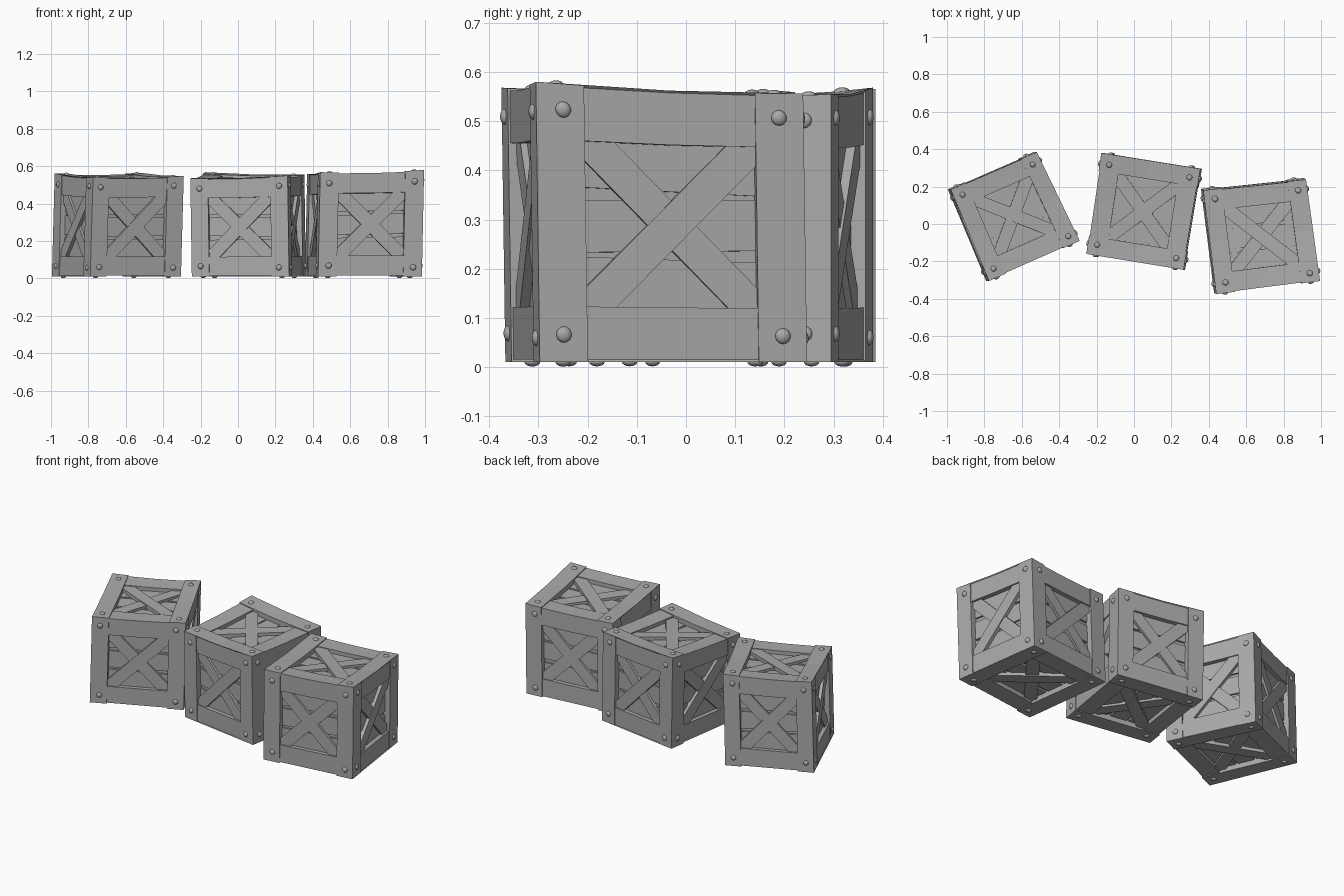
import bpy, bmesh, math, random
from mathutils import Vector, Matrix

random.seed(4)
if "Cube" in bpy.data.objects:
    bpy.data.objects.remove(bpy.data.objects["Cube"], do_unlink=True)

grey = bpy.data.materials.new("weathered grey")
grey.use_nodes = True
tone = (0.4, 0.4, 0.4, 1)
grey.diffuse_color = tone
grey.node_tree.nodes["Principled BSDF"].inputs["Base Color"].default_value = tone

Z = Vector((0, 0, 1))
OPEN_A, OPEN_B = 0.32, 0.3      # half size of each framed opening


def axes(n):
    """Right and up directions of a crate side seen from outside."""
    b = Z if abs(n.z) < 0.5 else Vector((0, 1, 0))
    return b.cross(n), b


def plate(bm, n, pts, front, back, cuts=0):
    """Board on side n of a unit cube, mitred where it reaches the corners."""
    a, b = axes(n)
    rings = []
    for d in (front, back):
        lim = 0.5 - d
        rings.append([bm.verts.new(a * max(-lim, min(lim, p[0]))
                                   + b * max(-lim, min(lim, p[1])) + n * lim) for p in pts])
    f, k = rings
    faces = [bm.faces.new(f), bm.faces.new(k[::-1])]
    for i in range(len(pts)):
        j = (i + 1) % len(pts)
        faces.append(bm.faces.new((f[j], f[i], k[i], k[j])))
    if cuts:
        edges = list({e for fc in faces for e in fc.edges})
        bmesh.ops.subdivide_edges(bm, edges=edges, cuts=cuts, use_grid_fill=True)


def rect(a0, a1, b0, b1, tilt=0):
    return [(a0, b0 - tilt), (a1, b0 + tilt), (a1, b1 + tilt), (a0, b1 - tilt)]


def bar(angle, length, width):
    c, s = math.cos(angle), math.sin(angle)
    return [(x * c - y * s, x * s + y * c) for x, y in rect(-length, length, -width, width)]


def add_frame(bm, n):
    for s in (-1, 1):
        lo, hi = sorted((s * OPEN_A, s * 0.5))
        plate(bm, n, rect(lo, hi, -0.5, 0.5), 0, 0.07, 1)
        lo, hi = sorted((s * OPEN_B, s * 0.5))
        plate(bm, n, rect(-OPEN_A, OPEN_A, lo, hi), 0.008, 0.07, 1)


def add_braces(bm, n):
    flip = -1 if n.z > 0.5 else 1
    plate(bm, n, bar(flip * math.pi / 4, 0.5, 0.065), 0.02, 0.066)
    plate(bm, n, bar(-flip * math.pi / 4, 0.5, 0.065), 0.03, 0.066)


def add_planks(bm, n):
    for b in (-0.22, 0, 0.22):
        tilt = random.uniform(-0.012, 0.012)
        plate(bm, n, rect(-0.36, 0.36, b - 0.095, b + 0.095, tilt), 0.055, 0.09)
    plate(bm, n, rect(-0.4, 0.4, -0.4, 0.4), 0.075, 0.1)


def add_rivets(bm, n):
    a, b = axes(n)
    for i in (-1, 1):
        for j in (-1, 1):
            pos = (a * (i * 0.405 + random.uniform(-0.01, 0.01))
                   + b * (j * 0.405 + random.uniform(-0.01, 0.01)) + n * 0.5)
            turn = n.to_track_quat('Z', 'Y').to_matrix().to_4x4()
            m = Matrix.Translation(pos) @ turn @ Matrix.Diagonal((1, 1, 0.6, 1))
            bmesh.ops.create_uvsphere(bm, u_segments=14, v_segments=8, radius=0.029, matrix=m)


def warp(p, corners, lean):
    """Place a unit-cube point in a crooked crate given its four top corners."""
    u, v, w = p.x + 0.5, p.y + 0.5, p.z + 0.5
    fl, fr, br, bl = (Vector(c) for c in corners)
    top = (fl * (1 - u) + fr * u) * (1 - v) + (bl * (1 - u) + br * u) * v
    top.z -= 0.006 * (2 - 4 * p.x ** 2 - 4 * p.y ** 2)
    low = Vector((top.x + lean[0], top.y + lean[1], 0.011))
    return low.lerp(top, w)


SIDES = [Vector(d) for d in ((1, 0, 0), (-1, 0, 0), (0, 1, 0), (0, -1, 0), (0, 0, 1), (0, 0, -1))]
PARTS = {"frame": add_frame, "cross_braces": add_braces,
         "planks": add_planks, "rivets": add_rivets}


def crate(name, corners, lean):
    for part, build in PARTS.items():
        bm = bmesh.new()
        for n in SIDES:
            build(bm, n)
        for v in bm.verts:
            v.co = warp(v.co, corners, lean)
        bmesh.ops.recalc_face_normals(bm, faces=bm.faces)
        for f in bm.faces:
            f.smooth = part == "rivets"
        me = bpy.data.meshes.new(f"{name}_{part}")
        bm.to_mesh(me)
        bm.free()
        me.materials.append(grey)
        bpy.context.collection.objects.link(bpy.data.objects.new(f"{name}_{part}", me))


# Top corners run anticlockwise; the middle crate is a quarter turn round
crate("right_crate", [(-0.775, -0.305, 0.54), (-0.29, -0.09, 0.548),
                      (-0.52, 0.385, 0.565), (-0.98, 0.185, 0.562)], (-0.015, 0))
crate("middle_crate", [(0.265, -0.245, 0.55), (0.355, 0.295, 0.555),
                       (-0.175, 0.38, 0.568), (-0.255, -0.16, 0.535)], (0.008, 0))
crate("left_crate", [(0.44, -0.375, 0.568), (0.995, -0.305, 0.58),
                     (0.92, 0.238, 0.556), (0.37, 0.18, 0.558)], (-0.012, 0.008))
